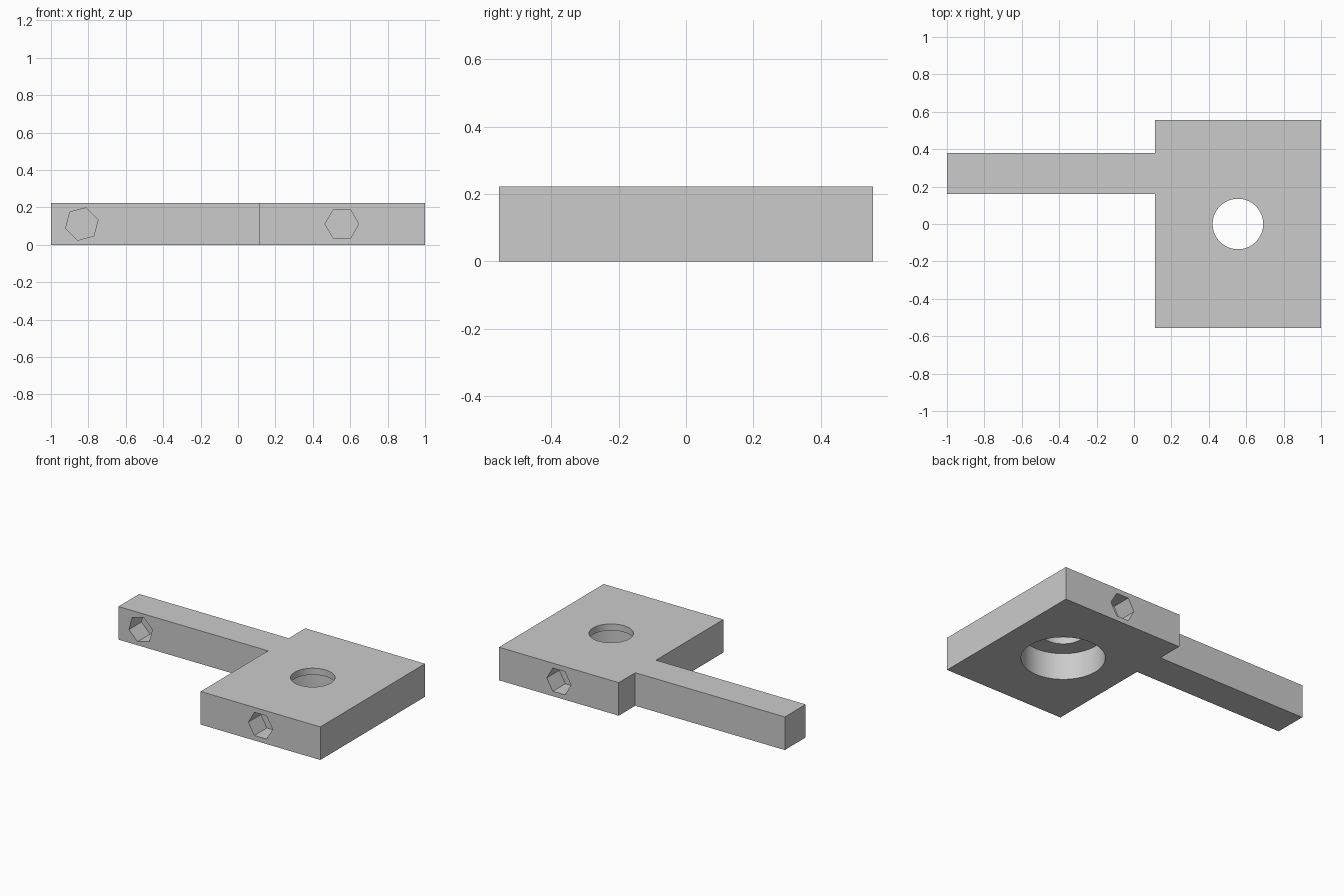
import bpy, bmesh
from math import pi, cos, sin, radians
from mathutils import Matrix, Vector

if "Cube" in bpy.data.objects:
    bpy.data.objects.remove(bpy.data.objects["Cube"])

grey = bpy.data.materials.new("light grey")
grey.use_nodes = True
colour = (0.6, 0.6, 0.6, 1)
grey.diffuse_color = colour
grey.node_tree.nodes["Principled BSDF"].inputs["Base Color"].default_value = colour


def prism(name, points, depth, matrix=Matrix()):
    """Extrude a flat outline by depth along local z."""
    bm = bmesh.new()
    face = bm.faces.new([bm.verts.new((x, y, 0)) for x, y in points])
    top = bmesh.ops.extrude_face_region(bm, geom=[face])["geom"]
    bmesh.ops.translate(bm, vec=(0, 0, depth),
                        verts=[v for v in top if isinstance(v, bmesh.types.BMVert)])
    bmesh.ops.recalc_face_normals(bm, faces=bm.faces)
    bm.transform(matrix)
    mesh = bpy.data.meshes.new(name)
    bm.to_mesh(mesh)
    bm.free()
    mesh.materials.append(grey)
    obj = bpy.data.objects.new(name, mesh)
    bpy.context.collection.objects.link(obj)
    return obj


def ring(radius, sides, turn=0):
    return [(radius * cos(turn + 2 * pi * i / sides),
             radius * sin(turn + 2 * pi * i / sides)) for i in range(sides)]


def cut(target, cutter):
    cutter.hide_render = True
    mod = target.modifiers.new(cutter.name, "BOOLEAN")
    mod.operation = "DIFFERENCE"
    mod.solver = "EXACT"
    mod.object = cutter
    bpy.ops.object.select_all(action="DESELECT")
    bpy.context.view_layer.objects.active = target
    target.select_set(True)
    bpy.ops.object.modifier_apply(modifier=mod.name)
    bpy.data.objects.remove(cutter)


# Plate and side arm as one outline
height, plate_x, half_y = 0.222, 0.111, 0.555
arm_front, arm_back = 0.16, 0.38
body = prism("plate_with_arm", [
    (plate_x, -half_y), (1, -half_y), (1, half_y), (plate_x, half_y),
    (plate_x, arm_back), (-1, arm_back), (-1, arm_front), (plate_x, arm_front)], height)

# Through hole with a wide counterbore from below
centre_x = (1 + plate_x) / 2
for name, radius, low, depth in (("through_hole", 0.135, -0.1, 0.5),
                                 ("counterbore", 0.253, -0.1, 0.278)):
    cut(body, prism(name, ring(radius, 96), depth,
                    Matrix.Translation((centre_x, 0, low))))

# Hexagonal nut pockets, sunk along y from the front and back faces
pocket, over = 0.133, 0.05
for name, x, y, inward, turn in (("front_pocket", centre_x, -half_y, 1, 0),
                                 ("back_pocket", centre_x, half_y, -1, 0),
                                 ("arm_pocket", -0.835, arm_front, 1, radians(15))):
    place = (Matrix.Translation((x, y - inward * over, height / 2))
             @ Matrix.Rotation(pi / 2, 4, "X"))
    cut(body, prism(name, ring(0.09, 6, turn), -inward * (pocket + over), place))

# Smooth bores, sharp edges elsewhere
bpy.ops.object.select_all(action="DESELECT")
body.select_set(True)
bpy.context.view_layer.objects.active = body
bpy.ops.object.shade_smooth_by_angle(angle=radians(30))
